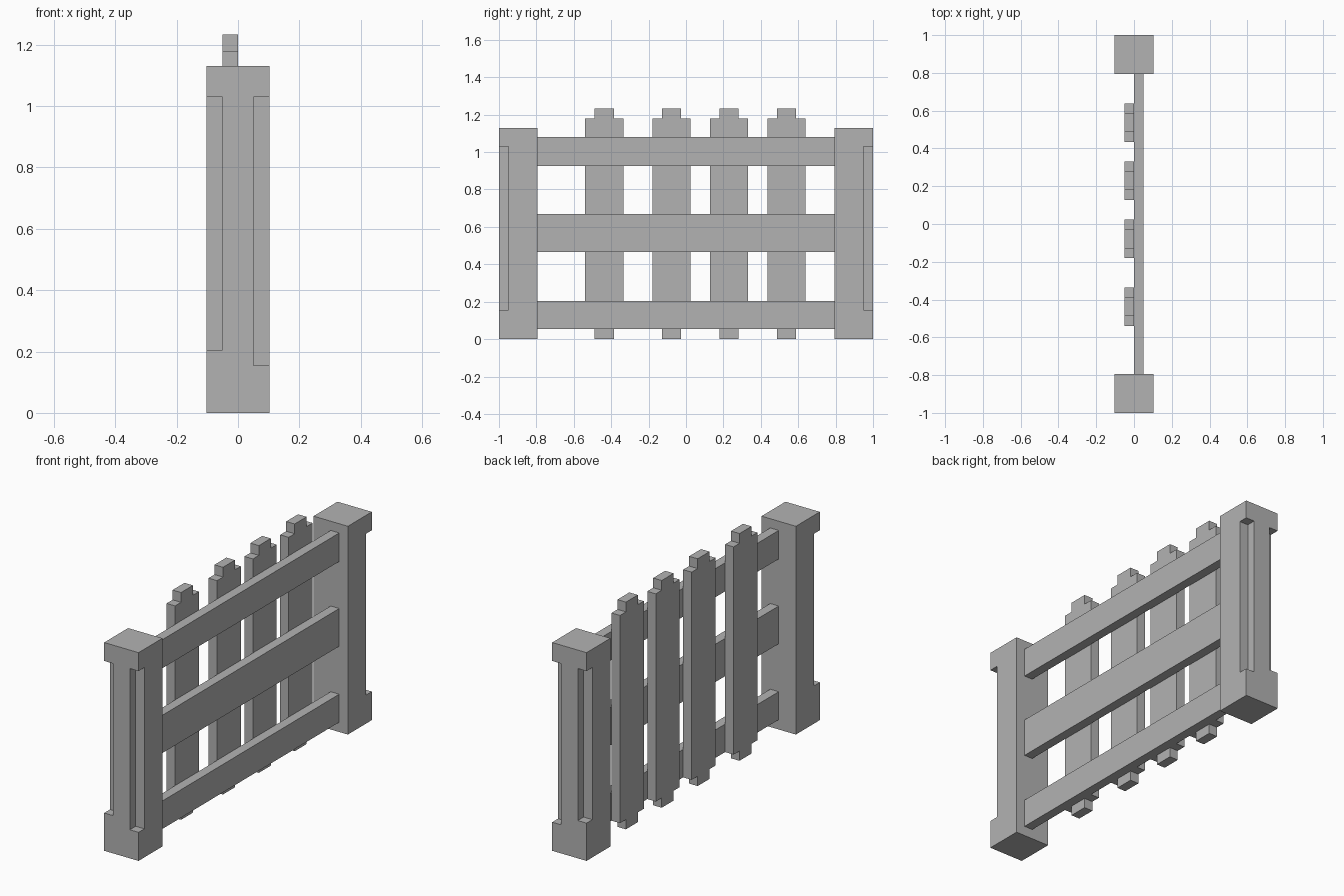
import bpy
import bmesh
from mathutils import Matrix, Vector

cube = bpy.data.objects.get("Cube")
if cube:
    bpy.data.objects.remove(cube)

wood = bpy.data.materials.new("plain grey")
wood.use_nodes = True
grey = (0.45, 0.45, 0.45, 1)
wood.diffuse_color = grey
wood.node_tree.nodes["Principled BSDF"].inputs["Base Color"].default_value = grey


def add_object(name, bm):
    bmesh.ops.recalc_face_normals(bm, faces=bm.faces)
    mesh = bpy.data.meshes.new(name)
    bm.to_mesh(mesh)
    bm.free()
    mesh.materials.append(wood)
    obj = bpy.data.objects.new(name, mesh)
    bpy.context.collection.objects.link(obj)
    return obj


def box(name, low, high):
    low, high = Vector(low), Vector(high)
    bm = bmesh.new()
    matrix = Matrix.Translation((low + high) / 2) @ Matrix.Diagonal((*(high - low), 1))
    bmesh.ops.create_cube(bm, size=1, matrix=matrix)
    return add_object(name, bm)


def post(name, side):
    """Square post with its two outer corners notched."""
    half, inner = 0.103, 0.795
    ys = sorted((side * inner, side))
    obj = box(name, (-half, ys[0], 0), (half, ys[1], 1.13))
    cutters = []
    for x, ledge in ((-1, 0.205), (1, 0.155)):
        xs = sorted((x * 0.051, x * 0.2))
        cy = sorted((side * 0.95, side * 1.1))
        cutter = box("notch_cutter", (xs[0], cy[0], ledge), (xs[1], cy[1], 1.03))
        cutter.hide_render = True
        cutters.append(cutter)
        mod = obj.modifiers.new("notch", 'BOOLEAN')
        mod.operation = 'DIFFERENCE'
        mod.solver = 'EXACT'
        mod.object = cutter
    # Bake the notches, then drop the cutters
    graph = bpy.context.evaluated_depsgraph_get()
    mesh = bpy.data.meshes.new_from_object(obj.evaluated_get(graph))
    obj.modifiers.clear()
    obj.data = mesh
    for cutter in cutters:
        bpy.data.objects.remove(cutter)


def picket(name, y):
    """Flat board with a stepped tip and foot, extruded from half a profile."""
    half = [(0.051, 0), (0.051, 0.053), (0.102, 0.053),
            (0.102, 1.18), (0.051, 1.18), (0.051, 1.233)]
    outline = half + [(-w, z) for w, z in reversed(half)]
    bm = bmesh.new()
    face = bm.faces.new([bm.verts.new((-0.051, y + w, z)) for w, z in outline])
    new = bmesh.ops.extrude_face_region(bm, geom=[face])["geom"]
    verts = [v for v in new if isinstance(v, bmesh.types.BMVert)]
    bmesh.ops.translate(bm, verts=verts, vec=(0.051, 0, 0))
    add_object(name, bm)


# End posts
post("front_post", -1)
post("back_post", 1)

# Horizontal rails
for name, bottom, top in (("lower_rail", 0.053, 0.205),
                          ("middle_rail", 0.465, 0.67),
                          ("upper_rail", 0.925, 1.08)):
    box(name, (0, -0.795, bottom), (0.051, 0.795, top))

# Upright pickets
for i, y in enumerate((-0.437, -0.078, 0.23, 0.537), 1):
    picket(f"picket_{i}", y)
